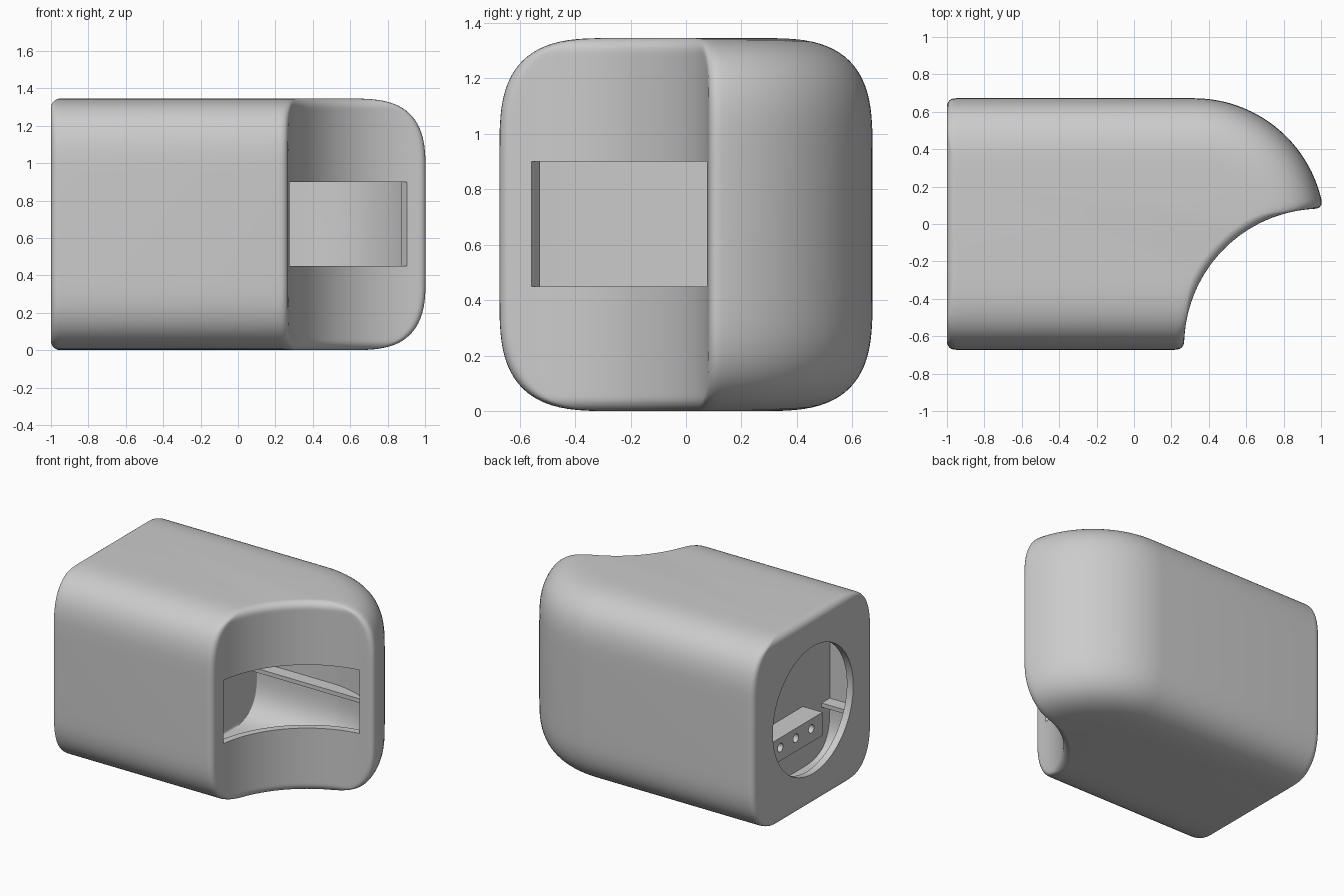
import bpy, bmesh, math
from mathutils import Vector

if "Cube" in bpy.data.objects:
    bpy.data.objects.remove(bpy.data.objects["Cube"])

H = 0.6725                     # half width and half height of the housing
A, RA = Vector((0.32, -0.0275)), 0.70  # rounded back corner, plan circle
B, RB = Vector((1.0, -0.65)), 0.732    # concave scoop, plan circle
CORNER, POWER = 0.40, 3.0      # soft square cross-section
grey = bpy.data.materials.new("light_grey")
grey.diffuse_color = (0.6, 0.6, 0.6, 1)
grey.use_nodes = True
grey.node_tree.nodes["Principled BSDF"].inputs["Base Color"].default_value = grey.diffuse_color


def arc(c, r, a0, a1, n):
    return [c + Vector((math.cos(a0 + (a1 - a0) * i / n), math.sin(a0 + (a1 - a0) * i / n))) * r
            for i in range(n + 1)]


def outline(d, e, scoop, xs, t):
    """Plan outline: sides inset by d, ends inset by e, corners rounded by t."""
    f, ra, rb, xl = -H + d, RA - d, RB + e + scoop, xs + e
    c = Vector((B.x - math.sqrt(rb * rb - (f - B.y) ** 2), f))
    ab = B - A
    dist = ab.length
    u = ab / dist
    k = (ra * ra - rb * rb + dist * dist) / (2 * dist)
    tip = A + u * k + Vector((-u.y, u.x)) * math.sqrt(max(ra * ra - k * k, 0))
    a_c = math.atan2(c.y - B.y, c.x - B.x) % (2 * math.pi)
    a_t = math.atan2(tip.y - B.y, tip.x - B.x)
    b_t = math.atan2(tip.y - A.y, tip.x - A.x)
    lf, lb = Vector((xl, f)), Vector((xl, H - d))
    segs = [
        [lf + Vector((t, 0)), c - Vector((t, 0))],
        arc(B, rb, a_c - t / rb, a_t + t / rb, 24),
        arc(A, ra, b_t + t / ra, math.pi / 2, 24) + [lb + Vector((t, 0))],
        [lb - Vector((0, t)), lf + Vector((0, t))],
    ]
    pts = []
    for i, ctrl in enumerate((c, tip, lb, lf)):
        pts += segs[i]
        p, q = segs[i][-1], segs[(i + 1) % 4][0]
        for j in range(1, 6):
            s = j / 6
            pts.append(p * (1 - s) ** 2 + ctrl * 2 * s * (1 - s) + q * s * s)
    return pts


def finish(name, bm):
    bmesh.ops.recalc_face_normals(bm, faces=bm.faces)
    me = bpy.data.meshes.new(name)
    bm.to_mesh(me)
    bm.free()
    ob = bpy.data.objects.new(name, me)
    bpy.context.collection.objects.link(ob)
    me.materials.append(grey)
    return ob


def loft(name, loops):
    bm = bmesh.new()
    rings = [[bm.verts.new(p) for p in lp] for lp in loops]
    for r0, r1 in zip(rings, rings[1:]):
        for i in range(len(r0)):
            j = (i + 1) % len(r0)
            bm.faces.new((r0[i], r0[j], r1[j], r1[i]))
    bm.faces.new(rings[0][::-1])
    bm.faces.new(rings[-1])
    return finish(name, bm)


def corner_curve(w, steps=20):
    """Height and side insets along one soft corner, from side to top."""
    c, out = CORNER - w, []
    for i in range(steps + 1):
        a = math.pi / 2 * i / steps
        h = c * (1 - max(math.sin(a), 0) ** (2 / POWER))
        d = c * (1 - max(math.cos(a), 0) ** (2 / POWER)) if i < steps else c
        out.append((h + w, d + w))
    return out


def shell(name, w, scoop, xs, t):
    """Stack plan outlines so the cross-section is a soft rounded square."""
    half = []
    for h, d in corner_curve(w):
        g = min(max(t - (h - w), 0), t)
        half.append((h, d, t - math.sqrt(max(t * t - g * g, 0))))
    levels = [(h, d, e) for h, d, e in reversed(half)] + [(2 * H - h, d, e) for h, d, e in half]
    return loft(name, [[(p.x, p.y, z) for p in outline(d, e, scoop, xs, t)] for z, d, e in levels])


def prism(name, w, x0, x1):
    """Soft rounded square section run along x."""
    q = corner_curve(w)
    top = [(H - d, 2 * H - h) for h, d in q]
    ring = top + [(-y, z) for y, z in reversed(top)]
    ring += [(-y, 2 * H - z) for y, z in top] + [(y, 2 * H - z) for y, z in reversed(top)]
    return loft(name, [[(x, y, z) for y, z in ring] for x in (x0, x1)])


def box(name, x0, x1, y0, y1, z0, z1):
    return loft(name, [[(x0, y0, z), (x1, y0, z), (x1, y1, z), (x0, y1, z)] for z in (z0, z1)])


def rod(name, x0, x1, y, z, r, n):
    ang = [2 * math.pi * i / n for i in range(n)]
    return loft(name, [[(x, y + r * math.cos(a), z + r * math.sin(a)) for a in ang] for x in (x0, x1)])


def cut(ob, cutters):
    bpy.context.view_layer.objects.active = ob
    for c in cutters:
        m = ob.modifiers.new("cut", "BOOLEAN")
        m.operation, m.solver, m.object = "DIFFERENCE", "EXACT", c
        bpy.ops.object.modifier_apply(modifier=m.name)
        bpy.data.objects.remove(c)


def smooth(ob):
    bpy.ops.object.select_all(action="DESELECT")
    ob.select_set(True)
    bpy.context.view_layer.objects.active = ob
    bpy.ops.object.shade_smooth_by_angle(angle=math.radians(30))


# Housing with hollow front chamber, curved window, rear chamber and round port
housing = shell("housing", 0, 0, -1, 0.05)
chamber = shell("chamber_cutter", 0.07, 0.05, -0.27, 0.01)
rad = math.radians
plan = arc(B, RB - 0.06, rad(175.3), rad(95.4), 24) + arc(B, RB + 0.06, rad(99.6), rad(170.5), 24)
window = loft("window_cutter", [[(p.x, p.y, z) for p in plan] for z in (0.45, 0.9)])
rear = prism("rear_cutter", 0.07, -0.95, -0.71)
port = rod("port_cutter", -1.1, -0.9, 0, H, 0.452, 64)
cut(housing, [chamber, window, rear, port])
smooth(housing)

# Connector block with three sockets, seen through the round port
block = box("connector_block", -0.865, -0.705, -0.3, 0.3, 0.34, 0.505)
cut(block, [rod("socket_cutter", -0.95, -0.78, y, 0.435, 0.03, 20) for y in (-0.174, 0, 0.174)])
smooth(block)

# Guide rails along both inner side walls
box("back_rail", -0.95, 0.6, 0.51, 0.61, 0.42, 0.449)
box("front_rail", -0.95, 0.2, -0.61, -0.51, 0.42, 0.449)
